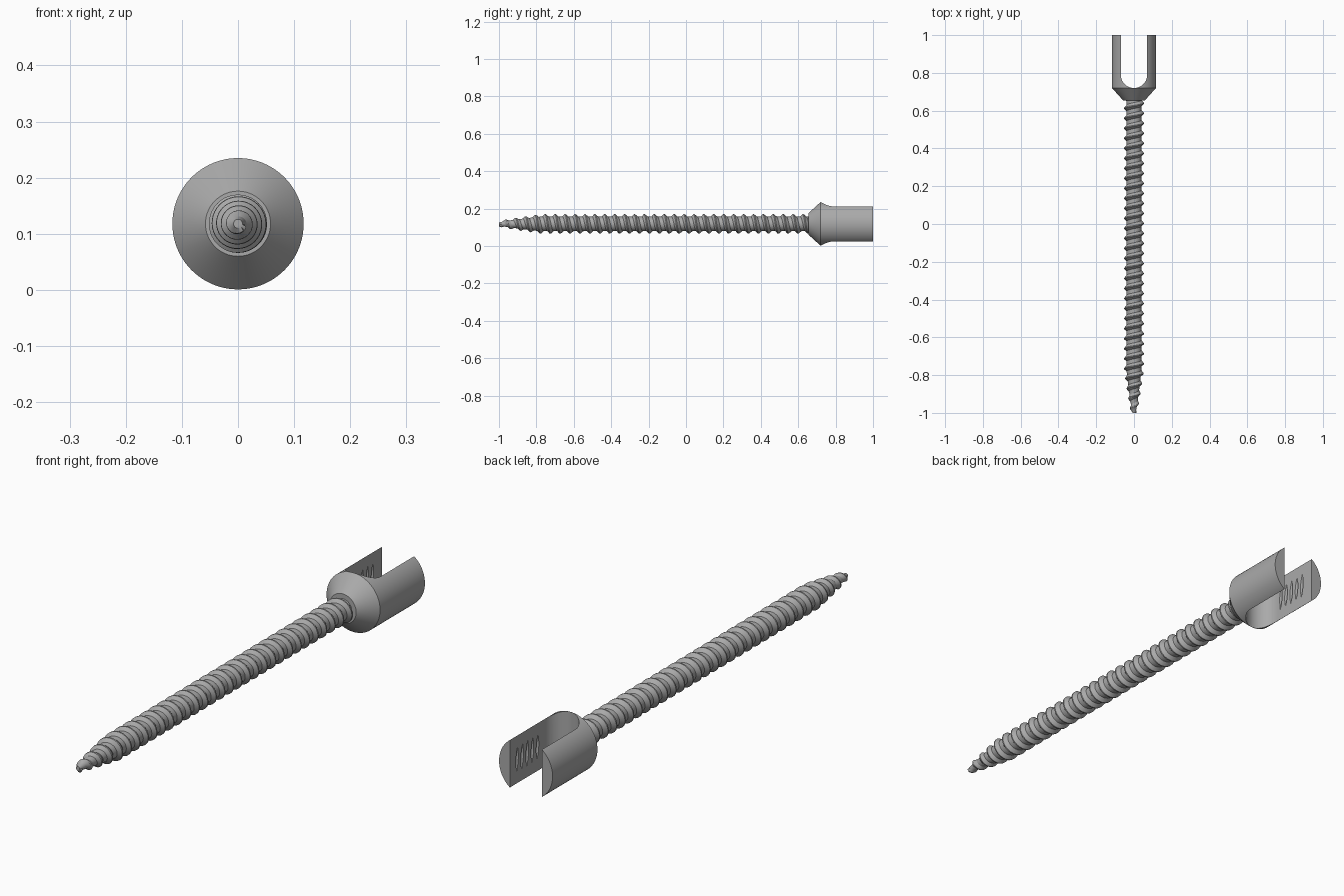
import bpy, bmesh
from math import sin, cos, pi, radians

if "Cube" in bpy.data.objects:
    bpy.data.objects.remove(bpy.data.objects["Cube"])

AXIS_Z = 0.118   # height of the screw axis
HEAD_R = 0.117
SLOT_R = 0.07

steel = bpy.data.materials.new("grey steel")
steel.use_nodes = True
steel.diffuse_color = (0.4, 0.4, 0.4, 1)
steel.node_tree.nodes["Principled BSDF"].inputs["Base Color"].default_value = (0.4, 0.4, 0.4, 1)


def finish(name, bm):
    bmesh.ops.remove_doubles(bm, verts=bm.verts, dist=1e-5)
    bmesh.ops.recalc_face_normals(bm, faces=bm.faces)
    mesh = bpy.data.meshes.new(name)
    bm.to_mesh(mesh)
    bm.free()
    mesh.materials.append(steel)
    obj = bpy.data.objects.new(name, mesh)
    bpy.context.collection.objects.link(obj)
    obj.location.z = AXIS_Z
    return obj


def select(obj):
    bpy.ops.object.select_all(action="DESELECT")
    obj.select_set(True)
    bpy.context.view_layer.objects.active = obj


def threaded_rod(name, y0, y1, pitch, profile, radius, sides):
    """Right-handed helical surface along y; profile = (fraction of pitch, height 0..1)."""
    bm = bmesh.new()
    turns = int((y1 - y0) / pitch) + 2
    rows = [(t - 1 + f, h) for t in range(turns + 1) for f, h in profile]
    grid = []
    for j in range(sides + 1):
        a = 2 * pi * j / sides
        column = []
        for t, h in rows:
            y = min(max(y0 + (t + j / sides) * pitch, y0), y1)
            r = radius(y, h)
            column.append(bm.verts.new((r * sin(a), y, r * cos(a))))
        grid.append(column)
    for c, d in zip(grid, grid[1:]):
        for i in range(len(rows) - 1):
            if c[i].co.y < c[i + 1].co.y or d[i].co.y < d[i + 1].co.y:
                bm.faces.new((c[i], d[i], d[i + 1], c[i + 1]))
    # flatten the clamped ends to a common radius, then cap them
    for v in bm.verts:
        for end in (y0, y1):
            if abs(v.co.y - end) < 1e-6:
                k = radius(end, 0) / (v.co.x ** 2 + v.co.z ** 2) ** 0.5
                v.co.x *= k
                v.co.z *= k
    bmesh.ops.remove_doubles(bm, verts=bm.verts, dist=1e-5)
    bmesh.ops.dissolve_degenerate(bm, dist=1e-6, edges=bm.edges)
    bmesh.ops.delete(bm, geom=[v for v in bm.verts if not v.link_faces], context="VERTS")
    bmesh.ops.holes_fill(bm, edges=[e for e in bm.edges if e.is_boundary], sides=0)
    return finish(name, bm)


def lathe(name, profile, sides):
    """Closed solid of revolution about y from (radius, y) points."""
    bm = bmesh.new()
    rings = [[bm.verts.new((r * sin(2 * pi * j / sides), y, r * cos(2 * pi * j / sides)))
              for j in range(sides)] for r, y in profile]
    for a, b in zip(rings, rings[1:]):
        for j in range(sides):
            k = (j + 1) % sides
            bm.faces.new((a[j], a[k], b[k], b[j]))
    bm.faces.new(rings[0])
    bm.faces.new(rings[-1])
    return finish(name, bm)


def cut(obj, cutter):
    mod = obj.modifiers.new("cut", "BOOLEAN")
    mod.operation = "DIFFERENCE"
    mod.solver = "EXACT"
    mod.object = cutter
    cutter.hide_render = True
    select(obj)
    bpy.ops.object.modifier_apply(modifier=mod.name)
    bpy.data.objects.remove(cutter)


# Threaded shaft, tapering to the tip
def shaft_radius(y, h):
    taper = min(1, (y + 1) / 0.22)
    root = 0.008 + 0.031 * taper ** 0.8
    return root + h * (0.007 + 0.006 * taper)


shaft = threaded_rod("threaded_shaft", -1, 0.665, 0.053,
                     [(0, 0), (0.4, 0), (0.62, 1), (0.72, 1)], shaft_radius, 40)

# Forked head: cone flaring into a cylinder
head = lathe("forked_head", [(0.058, 0.655), (HEAD_R, 0.72), (HEAD_R, 1)], 96)

# U-shaped slot through the head
bm = bmesh.new()
outline = [(SLOT_R, 1.1), (-SLOT_R, 1.1)]
outline += [(-SLOT_R * cos(pi * i / 32), 0.79 - SLOT_R * sin(pi * i / 32)) for i in range(33)]
base = bm.faces.new([bm.verts.new((x, y, -0.2)) for x, y in outline])
wall = bmesh.ops.extrude_face_region(bm, geom=[base])["geom"]
bmesh.ops.translate(bm, vec=(0, 0, 0.4), verts=[v for v in wall if isinstance(v, bmesh.types.BMVert)])
cut(head, finish("slot_cutter", bm))

# Internal thread tapped into the slot walls
cut(head, threaded_rod("tap_cutter", 0.8, 0.965, 0.032, [(0, 0), (0.2, 0), (0.6, 1)],
                       lambda y, h: 0.06 + 0.026 * h, 64))

for obj in (shaft, head):
    select(obj)
    bpy.ops.object.shade_smooth_by_angle(angle=radians(30))
